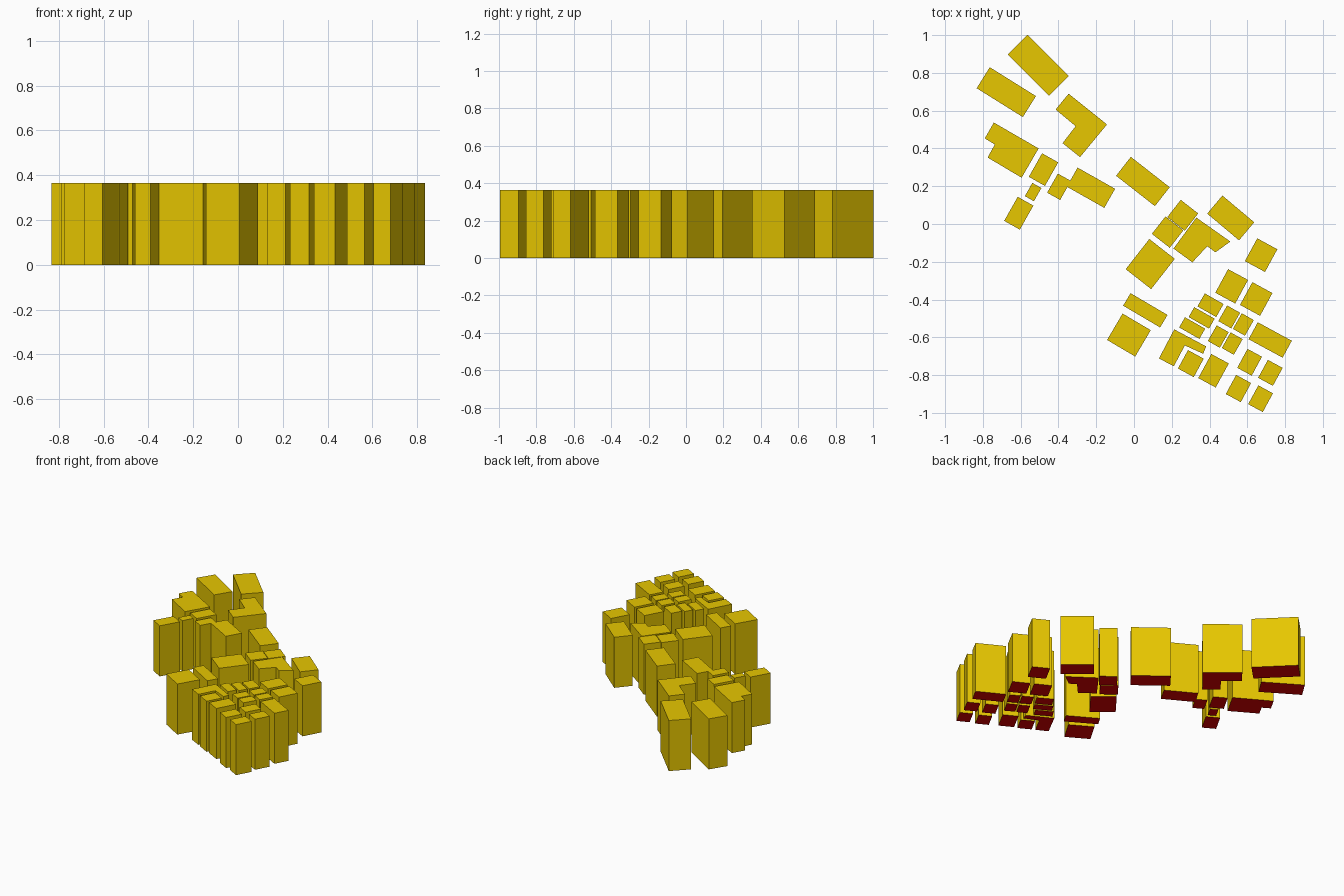
import bpy, bmesh, math
from mathutils import Vector, Matrix

if "Cube" in bpy.data.objects:
    bpy.data.objects.remove(bpy.data.objects["Cube"])

HEIGHT = 0.365


def material(name, rgb):
    m = bpy.data.materials.new(name)
    m.diffuse_color = (*rgb, 1)
    m.use_nodes = True
    m.node_tree.nodes["Principled BSDF"].inputs["Base Color"].default_value = m.diffuse_color
    return m


yellow = material("mustard yellow", (0.80, 0.57, 0.0))
red = material("dark red", (0.75, 0.0, 0.0))


def block(name, outline):
    """Extrude a footprint; yellow walls and roof, red underside."""
    bm = bmesh.new()
    base = bm.faces.new([bm.verts.new((x, y, 0)) for x, y in outline])
    top = bmesh.ops.extrude_face_region(bm, geom=[base], use_keep_orig=True)
    verts = [v for v in top["geom"] if isinstance(v, bmesh.types.BMVert)]
    bmesh.ops.translate(bm, verts=verts, vec=(0, 0, HEIGHT))
    bmesh.ops.recalc_face_normals(bm, faces=bm.faces)
    for f in bm.faces:
        f.material_index = 1 if f.normal.z < -0.5 else 0
    me = bpy.data.meshes.new(name)
    bm.to_mesh(me)
    bm.free()
    me.materials.append(yellow)
    me.materials.append(red)
    bpy.context.collection.objects.link(bpy.data.objects.new(name, me))


def district(name, angle, plots, shift=(0.003, -0.003)):
    """Rectangular blocks (centre x, centre y, width, depth) sharing one street angle."""
    rot = Matrix.Rotation(math.radians(angle), 2)
    for i, (cx, cy, w, d) in enumerate(plots):
        centre = Vector((cx, cy)) + Vector(shift)
        corners = [rot @ Vector((sx * w / 2, sy * d / 2)) + centre
                   for sx, sy in ((-1, -1), (1, -1), (1, 1), (-1, 1))]
        block(f"{name}_{i + 1}", corners)


# Far back corner block
district("corner_block", -45, [(-.507, .84, .308, .148)], (0, 0))

# North-west district
district("northwest_block", -32, [(-.676, .698, .288, .131)], (0, 0))
district("west_block", -29.5, [
    (-.481, .292, .098, .143), (-.536, .173, .055, .08),
    (-.612, .061, .095, .146), (-.399, .201, .079, .116),
    (-.23, .196, .228, .116)], (0.002, -0.004))

# Diagonal middle district
district("middle_block", -38, [
    (.044, .228, .261, .127), (.255, .049, .117, .116),
    (.175, -.04, .12, .117), (.083, -.209, .171, .203)])
district("east_block", -40, [(.509, .035, .22, .125)])

# South-west pair
district("southwest_block", -30.5, [
    (.057, -.454, .227, .077), (-.03, -.585, .173, .162)])

# Dense south-east district
SE = (0.005, -0.006)
district("southeast_large_block", -28.5, [
    (.668, -.159, .121, .137), (.512, -.324, .12, .142),
    (.642, -.391, .121, .137), (.716, -.608, .205, .102)], SE)
district("southeast_small_block", -29.5, [
    (.4, -.424, .114, .079), (.353, -.491, .124, .06),
    (.303, -.545, .123, .062), (.499, -.486, .079, .095),
    (.574, -.526, .073, .095), (.441, -.59, .073, .095),
    (.515, -.627, .073, .095)], SE)
district("south_edge_block", -28.5, [
    (.296, -.733, .095, .111), (.416, -.771, .105, .145),
    (.607, -.726, .087, .114), (.717, -.782, .089, .108),
    (.548, -.865, .09, .115), (.665, -.919, .088, .113)], SE)

# L-shaped blocks
block("northwest_l_block", [(-.742, .537), (-.505, .4), (-.595, .245),
                            (-.775, .352), (-.737, .421), (-.79, .453)])
block("north_l_block", [(-.346, .69), (-.143, .527), (-.286, .354),
                        (-.378, .428), (-.309, .518), (-.415, .606)])
block("middle_l_block", [(.33, .034), (.51, -.093), (.431, -.15),
                         (.388, -.118), (.309, -.203), (.209, -.13)])
block("south_l_block", [(.213, -.558), (.382, -.648), (.366, -.687),
                        (.269, -.643), (.211, -.753), (.132, -.712)])
